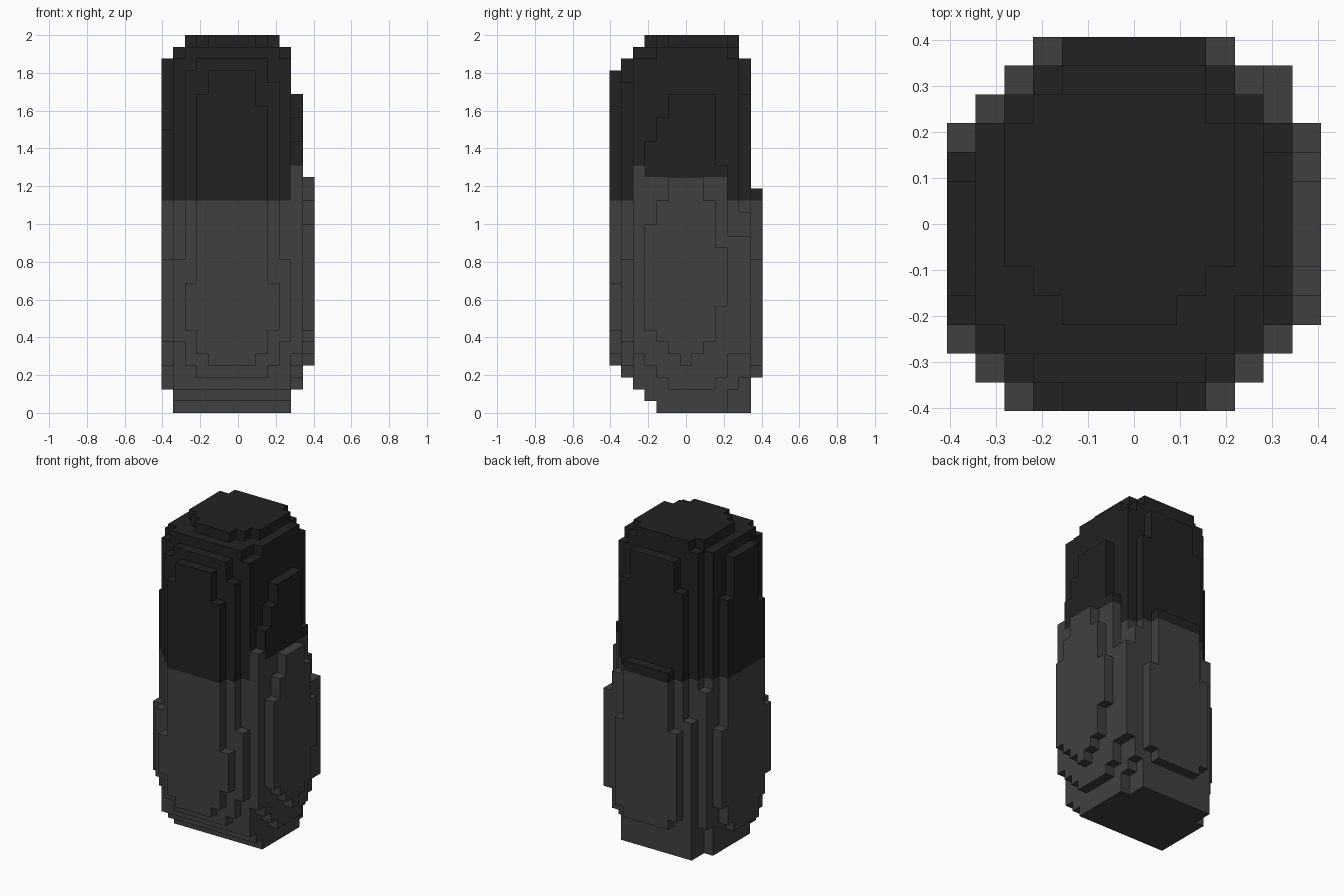
import bpy, bmesh
from mathutils import Vector

cube = bpy.data.objects.get("Cube")
if cube:
    bpy.data.objects.remove(cube, do_unlink=True)

CELL = 0.0625          # block size; the pillar is 13 x 13 x 32 blocks
HALF = 6.5


def material(name, value):
    m = bpy.data.materials.new(name)
    m.use_nodes = True
    c = (value, value, value, 1)
    m.diffuse_color = c
    b = m.node_tree.nodes["Principled BSDF"]
    b.inputs["Base Color"].default_value = c
    b.inputs["Roughness"].default_value = 0.9
    return m


# Each box is x0, x1, y0, y1, z0, z1 in blocks
core = [
    (1, 11, 4, 10, 0, 1), (2, 10, 10, 12, 0, 1),        # foot
    (1, 11, 3, 10, 1, 2), (2, 10, 10, 12, 1, 2),
    (1, 11, 2, 10, 2, 30), (2, 11, 10, 11, 2, 30),      # shaft
    (1, 10, 3, 10, 30, 31), (2, 11, 4, 10, 30, 31),     # shoulder
    (2, 10, 2, 11, 30, 31),
    (4, 8, 3, 11, 31, 32), (3, 9, 4, 11, 31, 32),       # cap
    (2, 10, 5, 10, 31, 32),
    (1, 2, 10, 11, 3, 17),
]
front_plates = [
    (3, 9, 1, 2, 3, 30), (2, 10, 1, 2, 4, 28), (2, 3, 1, 2, 28, 29),
    (1, 2, 1, 2, 6, 13), (10, 11, 1, 2, 6, 13),
    (4, 8, 0, 1, 4, 29), (3, 9, 0, 1, 5, 26), (3, 4, 0, 1, 26, 27),
    (2, 3, 0, 1, 7, 11), (9, 10, 0, 1, 7, 11),
]
back_plates = [
    (3, 10, 11, 12, 2, 27), (4, 9, 11, 12, 27, 30),
    (2, 3, 11, 12, 2, 14), (10, 11, 11, 12, 3, 17),
    (4, 9, 12, 13, 3, 19), (3, 4, 12, 13, 4, 13), (9, 10, 12, 13, 4, 13),
]
left_plates = [
    (11, 12, 5, 9, 2, 27), (11, 12, 4, 10, 3, 20), (11, 12, 4, 9, 20, 25),
    (11, 12, 3, 10, 4, 20), (11, 12, 3, 4, 20, 23), (11, 12, 9, 10, 20, 21),
    (11, 12, 2, 3, 5, 21), (11, 12, 10, 12, 5, 15),
    (12, 13, 6, 7, 4, 20), (12, 13, 5, 8, 5, 20), (12, 13, 4, 9, 6, 18),
    (12, 13, 3, 4, 7, 16), (12, 13, 9, 10, 9, 14), (12, 13, 8, 9, 18, 18),
]
right_plates = [
    (0, 1, 4, 8, 2, 30), (0, 1, 8, 9, 3, 26), (0, 1, 3, 4, 4, 24),
    (0, 1, 9, 10, 5, 13), (0, 1, 2, 3, 6, 13),
]

# Fill the block grid
blocks = set()
for part in (core, front_plates, back_plates, left_plates, right_plates):
    for x0, x1, y0, y1, z0, z1 in part:
        blocks.update((x, y, z) for x in range(x0, x1)
                      for y in range(y0, y1) for z in range(z0, z1))


def is_upper(x, y, z):
    """Dark upper zone; it starts higher on the left bulge."""
    if x >= 11:
        return z >= (21 if y == 2 else 20)
    return z >= 18


# Skin the blocks with their exposed faces only
bm = bmesh.new()
corner = {}


def vert(p):
    p = tuple(p)
    if p not in corner:
        corner[p] = bm.verts.new(((p[0] - HALF) * CELL, (p[1] - HALF) * CELL, p[2] * CELL))
    return corner[p]


for b in sorted(blocks):
    for axis in range(3):
        for side in (0, 1):
            n = list(b)
            n[axis] += 1 if side else -1
            if tuple(n) in blocks:
                continue
            u, v = (axis + 1) % 3, (axis + 2) % 3
            ring = []
            for du, dv in ((0, 0), (1, 0), (1, 1), (0, 1)):
                p = list(b)
                p[axis] += side
                p[u] += du
                p[v] += dv
                ring.append(vert(p))
            f = bm.faces.new(ring if side else ring[::-1])
            f.material_index = int(is_upper(*b))

# Merge coplanar faces of one colour into flat panels
bmesh.ops.dissolve_limit(bm, angle_limit=0.01, verts=bm.verts[:],
                         edges=bm.edges[:], delimit={'MATERIAL'})

mesh = bpy.data.meshes.new("blocky_pillar")
bm.to_mesh(mesh)
bm.free()
mesh.materials.append(material("charcoal_grey", 0.051))
mesh.materials.append(material("near_black", 0.016))
pillar = bpy.data.objects.new("blocky_pillar", mesh)
bpy.context.collection.objects.link(pillar)
